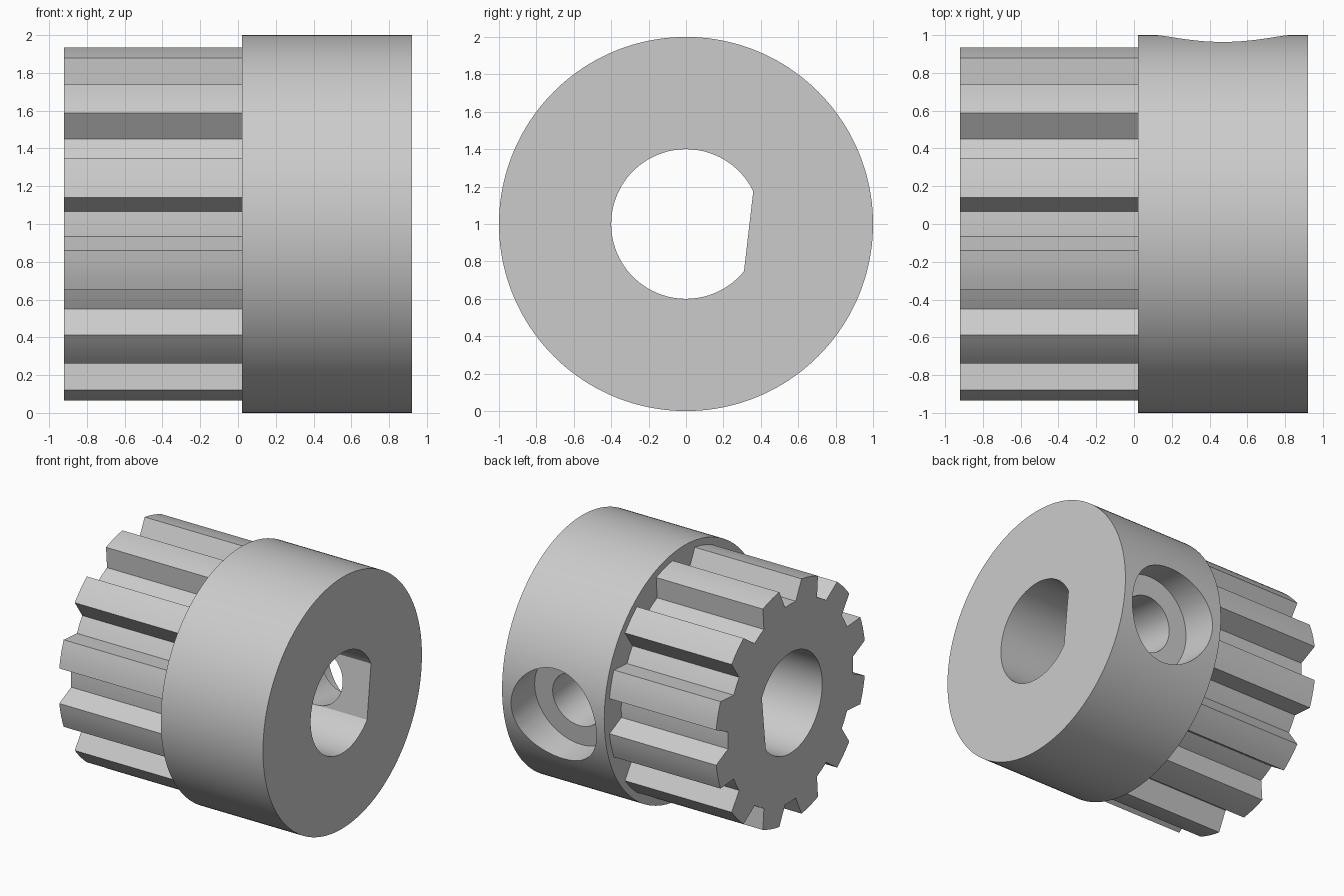
import bpy, bmesh
from math import sin, cos, acos, radians, tau
from mathutils import Matrix, Vector

if "Cube" in bpy.data.objects:
    bpy.data.objects.remove(bpy.data.objects["Cube"], do_unlink=True)

# Single plain grey
GREY = (0.6, 0.6, 0.6, 1.0)
grey = bpy.data.materials.new("light_grey")
grey.diffuse_color = GREY
grey.use_nodes = True
grey.node_tree.nodes["Principled BSDF"].inputs["Base Color"].default_value = GREY

AXIS = Matrix.Translation((0, 0, 1))
SHOULDER, END = 0.02, 0.92
FLAT_ANGLE = radians(-6.6)      # direction of the bore flat and the screw hole
SCREW_X = 0.47


def arc(radius, start, stop, steps):
    """Points of an arc, both ends included."""
    angles = [start + (stop - start) * i / steps for i in range(steps + 1)]
    return [(radius * cos(a), radius * sin(a)) for a in angles]


def prism(name, profile, x0, x1, matrix=AXIS):
    """Extrude a (y, z) profile along x."""
    bm = bmesh.new()
    face = bm.faces.new([bm.verts.new((x0, y, z)) for y, z in profile])
    side = bmesh.ops.extrude_face_region(bm, geom=[face])
    verts = [v for v in side["geom"] if isinstance(v, bmesh.types.BMVert)]
    bmesh.ops.translate(bm, vec=Vector((x1 - x0, 0, 0)), verts=verts)
    bmesh.ops.recalc_face_normals(bm, faces=bm.faces)
    mesh = bpy.data.meshes.new(name)
    bm.to_mesh(mesh)
    bm.free()
    mesh.materials.append(grey)
    obj = bpy.data.objects.new(name, mesh)
    obj.matrix_world = matrix
    bpy.context.collection.objects.link(obj)
    return obj


def select(obj):
    bpy.ops.object.select_all(action="DESELECT")
    obj.select_set(True)
    bpy.context.view_layer.objects.active = obj


def cut(obj, cutters):
    select(obj)
    for cutter in cutters:
        mod = obj.modifiers.new("cut", "BOOLEAN")
        mod.operation, mod.solver, mod.object = "DIFFERENCE", "EXACT", cutter
        bpy.ops.object.modifier_apply(modifier=mod.name)


def circle(radius, steps):
    return arc(radius, 0, tau, steps)[:-1]


# Toothed section: twelve trapezoid slots between curved lands
TEETH, TIP, ROOT = 12, 0.945, 0.787
tip_half, root_half = radians(8.5), radians(4.9)
outline = []
for k in range(TEETH):
    a = k * tau / TEETH
    outline += arc(ROOT, a - root_half, a + root_half, 2)
    outline += arc(TIP, a + tip_half, a + tau / TEETH - tip_half, 5)
gear = prism("toothed_section", outline, -END, SHOULDER)

# Plain collar
collar = prism("collar", circle(1.0, 160), SHOULDER, END)

# D-shaped bore through both parts
half = acos(0.337 / 0.4)
d_profile = arc(0.4, FLAT_ANGLE + half, FLAT_ANGLE + tau - half, 80)
bore = prism("bore_cutter", d_profile, -1.2, 1.2)

# Counterbored set screw hole, square to the flat
screw_frame = (Matrix.Translation((SCREW_X, 0, 1))
               @ Matrix.Rotation(FLAT_ANGLE, 4, "X")
               @ Matrix.Rotation(radians(90), 4, "Z"))
screw_hole = prism("screw_hole_cutter", circle(0.217, 64), 0.1, 1.3, screw_frame)
counterbore = prism("counterbore_cutter", circle(0.375, 80), 0.7, 1.4, screw_frame)

bpy.context.view_layer.update()
cut(gear, [bore])
cut(collar, [bore, counterbore, screw_hole])

for cutter in (bore, screw_hole, counterbore):
    bpy.data.objects.remove(cutter, do_unlink=True)

for part in (gear, collar):
    select(part)
    bpy.ops.object.shade_smooth_by_angle(angle=radians(20))
